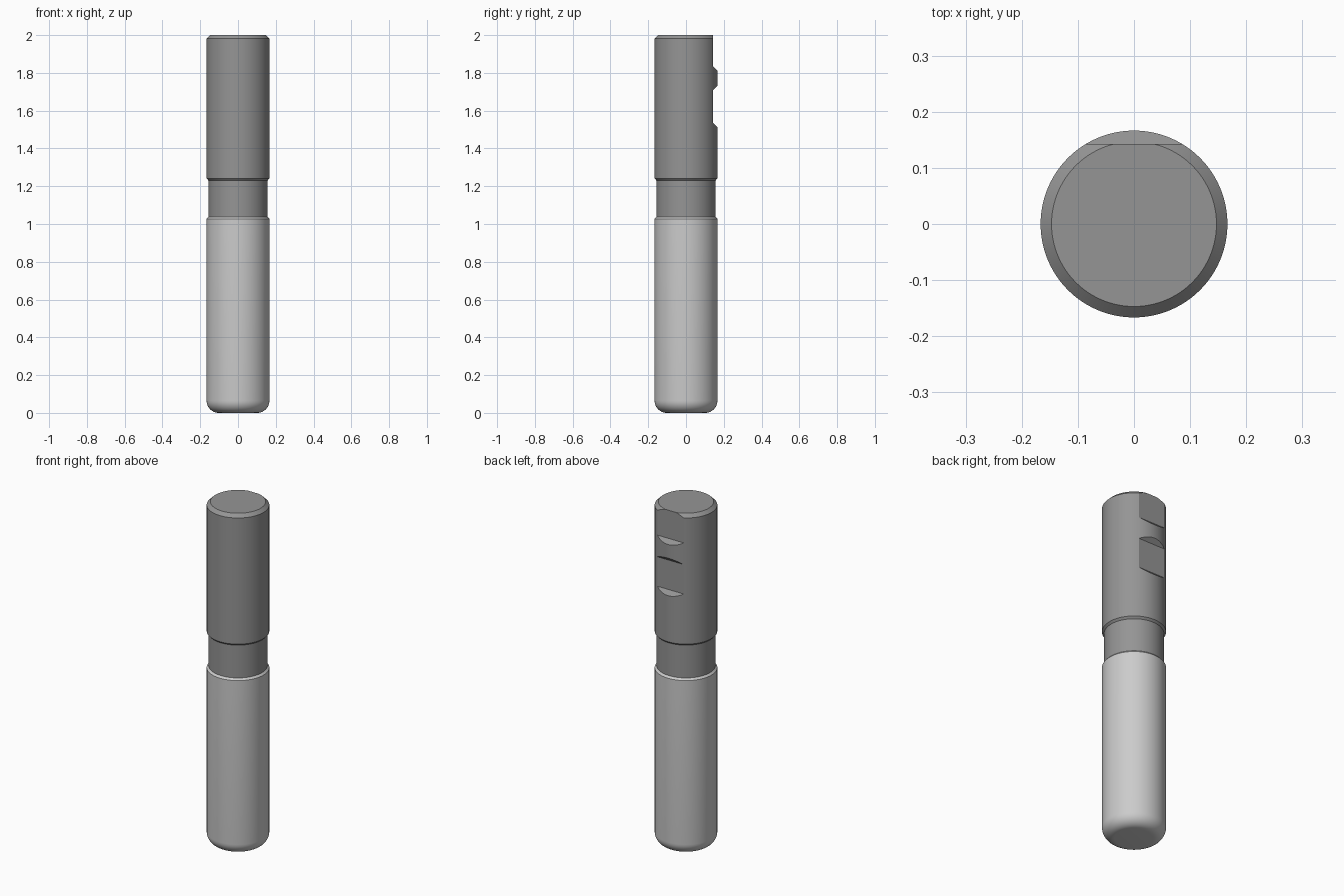
import bpy, bmesh
from math import sin, cos, pi, radians

if "Cube" in bpy.data.objects:
    bpy.data.objects.remove(bpy.data.objects["Cube"])

SEG = 96
R, NECK, FLAT = 0.1665, 0.156, 0.143   # body radius, neck radius, flat height


def material(name, grey):
    m = bpy.data.materials.new(name)
    m.diffuse_color = (grey, grey, grey, 1)
    m.use_nodes = True
    m.node_tree.nodes["Principled BSDF"].inputs["Base Color"].default_value = m.diffuse_color
    return m


def add_object(name, bm):
    bmesh.ops.recalc_face_normals(bm, faces=bm.faces)
    mesh = bpy.data.meshes.new(name)
    bm.to_mesh(mesh)
    bm.free()
    ob = bpy.data.objects.new(name, mesh)
    bpy.context.collection.objects.link(ob)
    return ob


def lathe(name, profile):
    """Closed solid turned around z from (radius, height) points."""
    bm = bmesh.new()
    rings = [[bm.verts.new((r * cos(2 * pi * i / SEG), r * sin(2 * pi * i / SEG), z))
              for i in range(SEG)] for r, z in profile]
    for a, b in zip(rings, rings[1:]):
        for i in range(SEG):
            j = (i + 1) % SEG
            bm.faces.new((a[i], a[j], b[j], b[i]))
    bm.faces.new(rings[0])
    bm.faces.new(rings[-1])
    return add_object(name, bm)


def prism(name, outline, half=0.3):
    """Solid from a (y, z) outline extended along x."""
    bm = bmesh.new()
    face = bm.faces.new([bm.verts.new((-half, y, z)) for y, z in outline])
    out = bmesh.ops.extrude_face_region(bm, geom=[face])['geom']
    verts = [v for v in out if isinstance(v, bmesh.types.BMVert)]
    bmesh.ops.translate(bm, verts=verts, vec=(2 * half, 0, 0))
    return add_object(name, bm)


def activate(ob):
    bpy.ops.object.select_all(action='DESELECT')
    ob.select_set(True)
    bpy.context.view_layer.objects.active = ob


def subtract(ob, cutter):
    mod = ob.modifiers.new("cut", 'BOOLEAN')
    mod.operation, mod.solver, mod.object = 'DIFFERENCE', 'EXACT', cutter
    activate(ob)
    bpy.ops.object.modifier_apply(modifier=mod.name)
    bpy.data.objects.remove(cutter)


# Cutting end with a rounded bottom corner and a small top bevel
CR = 0.065
corner = [(R - CR + CR * sin(t * pi / 20), CR - CR * cos(t * pi / 20)) for t in range(11)]
cutting_end = lathe("cutting_end", corner + [(R, 1.027), (NECK, 1.038)])

# Shank with reduced neck and chamfered top
shank = lathe("shank", [(NECK, 1.038), (NECK, 1.23), (R, 1.241), (R, 1.981), (0.147, 2.0)])

# Two clamping flats with 45 degree ends
OUT = 0.25
D = OUT - FLAT
subtract(shank, prism("upper_flat_cutter",
                      [(FLAT, 1.835), (OUT, 1.835 - D), (OUT, 2.1), (FLAT, 2.1)]))
# lower pocket widens outward at both ends
subtract(shank, prism("lower_flat_cutter",
                      [(FLAT, 1.535), (OUT, 1.535 - D), (OUT, 1.708 + D), (FLAT, 1.708)]))

# Finish
for ob, mat in ((cutting_end, material("light_grey", 0.7)), (shank, material("dark_grey", 0.3))):
    ob.data.materials.clear()
    ob.data.materials.append(mat)
    activate(ob)
    bpy.ops.object.shade_smooth_by_angle(angle=radians(25))
